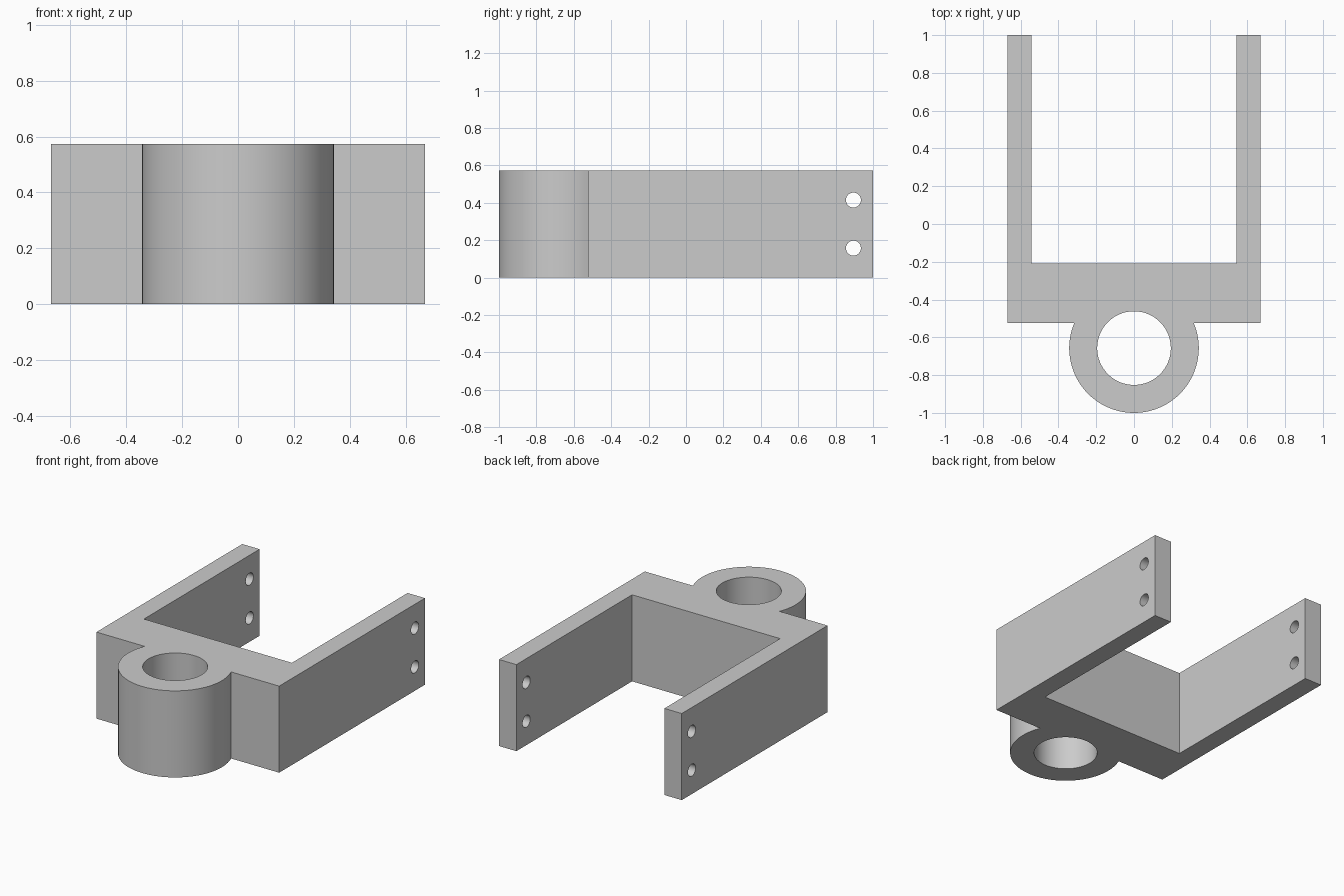
import bpy, bmesh
from math import asin, cos, sin, pi, radians
from mathutils import Matrix

if "Cube" in bpy.data.objects:
    bpy.data.objects.remove(bpy.data.objects["Cube"])

HALF_W, INNER_W, HEIGHT = 0.669, 0.542, 0.573
FRONT_Y, INNER_Y, BACK_Y = -0.525, -0.21, 1.0
RING_Y, RING_R, BORE_R = -0.657, 0.343, 0.195
HOLE_Y, HOLE_R = 0.895, 0.04

grey = bpy.data.materials.new("plain grey")
grey.use_nodes = True
colour = (0.6, 0.6, 0.6, 1)
grey.diffuse_color = colour
grey.node_tree.nodes["Principled BSDF"].inputs["Base Color"].default_value = colour


def add_object(name, bm):
    bmesh.ops.recalc_face_normals(bm, faces=bm.faces)
    mesh = bpy.data.meshes.new(name)
    bm.to_mesh(mesh)
    bm.free()
    mesh.materials.append(grey)
    obj = bpy.data.objects.new(name, mesh)
    bpy.context.collection.objects.link(obj)
    return obj


def cylinder_cutter(name, radius, depth, matrix, segments):
    bm = bmesh.new()
    bmesh.ops.create_cone(bm, cap_ends=True, segments=segments, radius1=radius,
                          radius2=radius, depth=depth, matrix=matrix)
    cutter = add_object(name, bm)
    cutter.hide_render = True
    return cutter


# Fork outline with the round boss merged into the front wall
start = asin((FRONT_Y - RING_Y) / RING_R)
steps = 64
arc = [(RING_R * cos(a), RING_Y + RING_R * sin(a))
       for a in (start - i * (pi + 2 * start) / steps for i in range(steps + 1))]
outline = [(-HALF_W, FRONT_Y), (-HALF_W, BACK_Y), (-INNER_W, BACK_Y),
           (-INNER_W, INNER_Y), (INNER_W, INNER_Y), (INNER_W, BACK_Y),
           (HALF_W, BACK_Y), (HALF_W, FRONT_Y)] + arc

bm = bmesh.new()
base = bm.faces.new([bm.verts.new((x, y, 0)) for x, y in outline])
top = bmesh.ops.extrude_face_region(bm, geom=[base])["geom"]
bmesh.ops.translate(bm, vec=(0, 0, HEIGHT),
                    verts=[v for v in top if isinstance(v, bmesh.types.BMVert)])
bracket = add_object("fork_bracket", bm)

# Vertical bore and the two pin holes through both arms
cutters = [cylinder_cutter("bore_cutter", BORE_R, 2,
                           Matrix.Translation((0, RING_Y, HEIGHT / 2)), 64)]
for z in (0.158, 0.415):
    place = Matrix.Translation((0, HOLE_Y, z)) @ Matrix.Rotation(pi / 2, 4, 'Y')
    cutters.append(cylinder_cutter("pin_hole_cutter", HOLE_R, 2, place, 32))

bpy.ops.object.select_all(action='DESELECT')
bracket.select_set(True)
bpy.context.view_layer.objects.active = bracket
for cutter in cutters:
    mod = bracket.modifiers.new("cut", 'BOOLEAN')
    mod.operation, mod.solver, mod.object = 'DIFFERENCE', 'EXACT', cutter
    bpy.ops.object.modifier_apply(modifier=mod.name)
    bpy.data.objects.remove(cutter)

bpy.ops.object.shade_smooth_by_angle(angle=radians(30))
